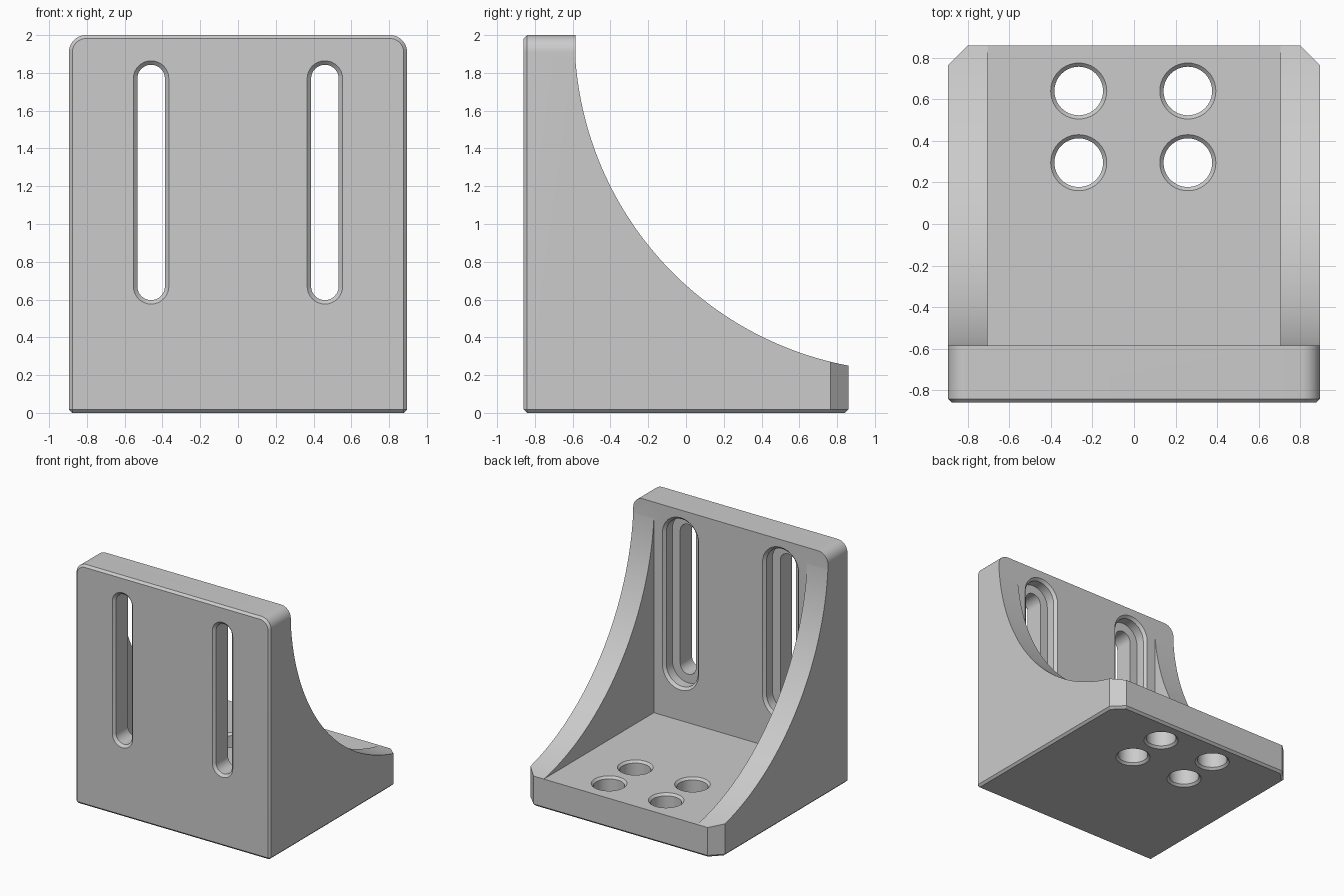
import bpy
import bmesh
import math
from mathutils import Vector

if "Cube" in bpy.data.objects:
    bpy.data.objects.remove(bpy.data.objects["Cube"])

HALF_W, HALF_D, HEIGHT = 0.895, 0.86, 2.0
WALL_X = 0.705         # inner face of the side walls
BACK_Y = -0.585        # rear face of the upright plate
BASE_Z = 0.25          # top of the base plate


def loft(rings):
    """Closed solid through rings of points."""
    bm = bmesh.new()
    loops = [[bm.verts.new(p) for p in ring] for ring in rings]
    n = len(loops[0])
    for a, b in zip(loops, loops[1:]):
        for i in range(n):
            j = (i + 1) % n
            bm.faces.new((a[i], a[j], b[j], b[i]))
    bm.faces.new(loops[0])
    bm.faces.new(loops[-1])
    bmesh.ops.recalc_face_normals(bm, faces=bm.faces)
    return bm


def to_object(name, bm):
    mesh = bpy.data.meshes.new(name)
    bm.to_mesh(mesh)
    bm.free()
    obj = bpy.data.objects.new(name, mesh)
    bpy.context.collection.objects.link(obj)
    return obj


def arc(cx, cy, r, start, end, steps):
    angles = [math.radians(start + (end - start) * i / steps) for i in range(steps + 1)]
    return [(cx + r * math.cos(a), cy + r * math.sin(a)) for a in angles]


def cut(target, bm):
    cutter = to_object("cutter", bm)
    cutter.hide_render = True
    mod = target.modifiers.new("cut", 'BOOLEAN')
    mod.operation = 'DIFFERENCE'
    mod.solver = 'EXACT'
    mod.object = cutter
    bpy.context.view_layer.objects.active = target
    bpy.ops.object.modifier_apply(modifier=mod.name)
    bpy.data.objects.remove(cutter)


# Outer block with rounded top corners
r = 0.09
outline = [(-HALF_W, 0), (HALF_W, 0)]
outline += arc(HALF_W - r, HEIGHT - r, r, 0, 90, 10)
outline += arc(-HALF_W + r, HEIGHT - r, r, 90, 180, 10)
bm = loft([[(x, y, z) for x, z in outline] for y in (-HALF_D, HALF_D)])

# Diagonal rear corners
for side in (-1, 1):
    bmesh.ops.bisect_plane(
        bm, geom=bm.verts[:] + bm.edges[:] + bm.faces[:], clear_outer=True,
        plane_co=(side * HALF_W, HALF_D - 0.095, 0), plane_no=Vector((side, 1, 0)).normalized())
    bmesh.ops.holes_fill(bm, edges=[e for e in bm.edges if e.is_boundary])
bmesh.ops.recalc_face_normals(bm, faces=bm.faces)

# Small chamfer round the front face and the underside
rim = [e for e in bm.edges
       if all(abs(v.co.y + HALF_D) < 1e-4 for v in e.verts)
       or all(abs(v.co.z) < 1e-4 for v in e.verts)]
bmesh.ops.bevel(bm, geom=rim, offset=0.018, segments=1, affect='EDGES')
bracket = to_object("angle_bracket", bm)

# Concave sweep along the side walls
radius = 1.781
centre_y = -0.59 + radius
sweep = [(y, z) for y, z in arc(centre_y, HEIGHT, radius, 180, 270, 80)
         if BACK_Y < y < 1.05]
sweep = [(BACK_Y, 2.2), (BACK_Y, 1.867)] + sweep + [(sweep[-1][0], 2.2)]
cut(bracket, loft([[(x, y, z) for y, z in sweep] for x in (-1.1, 1.1)]))

# Pocket between the side walls
pocket = [(BACK_Y, BASE_Z), (1.1, BASE_Z), (1.1, 2.2), (BACK_Y, 2.2)]
cut(bracket, loft([[(x, y, z) for y, z in pocket] for x in (-WALL_X, WALL_X)]))

# Slots: chamfered at the front, stepped recess at the rear
slot_levels = [(-0.88, 0.115), (-0.84, 0.073), (-0.685, 0.073),
               (-0.685, 0.145), (-0.607, 0.145), (-0.56, 0.19)]
for cx in (-0.46, 0.46):
    rings = []
    for y, rad in slot_levels:
        ring = arc(cx, 1.77, rad, 0, 180, 16) + arc(cx, 0.67, rad, 180, 360, 16)
        rings.append([(x, y, z) for x, z in ring])
    cut(bracket, loft(rings))

# Base holes chamfered at both ends
hole_levels = [(-0.02, 0.155), (0.018, 0.117), (BASE_Z - 0.018, 0.117), (BASE_Z + 0.02, 0.155)]
for cx in (-0.266, 0.259):
    for cy in (0.295, 0.64):
        cut(bracket, loft([[(x, y, z) for x, y in arc(cx, cy, rad, 0, 360, 40)[:-1]]
                           for z, rad in hole_levels]))

# Plain grey finish
grey = bpy.data.materials.new("plain_grey")
grey.use_nodes = True
colour = (0.6, 0.6, 0.6, 1)
grey.diffuse_color = colour
grey.node_tree.nodes["Principled BSDF"].inputs["Base Color"].default_value = colour
bracket.data.materials.clear()
bracket.data.materials.append(grey)
for poly in bracket.data.polygons:
    poly.material_index = 0

bpy.ops.object.select_all(action='DESELECT')
bracket.select_set(True)
bpy.context.view_layer.objects.active = bracket
bpy.ops.object.shade_smooth_by_angle(angle=math.radians(25))
